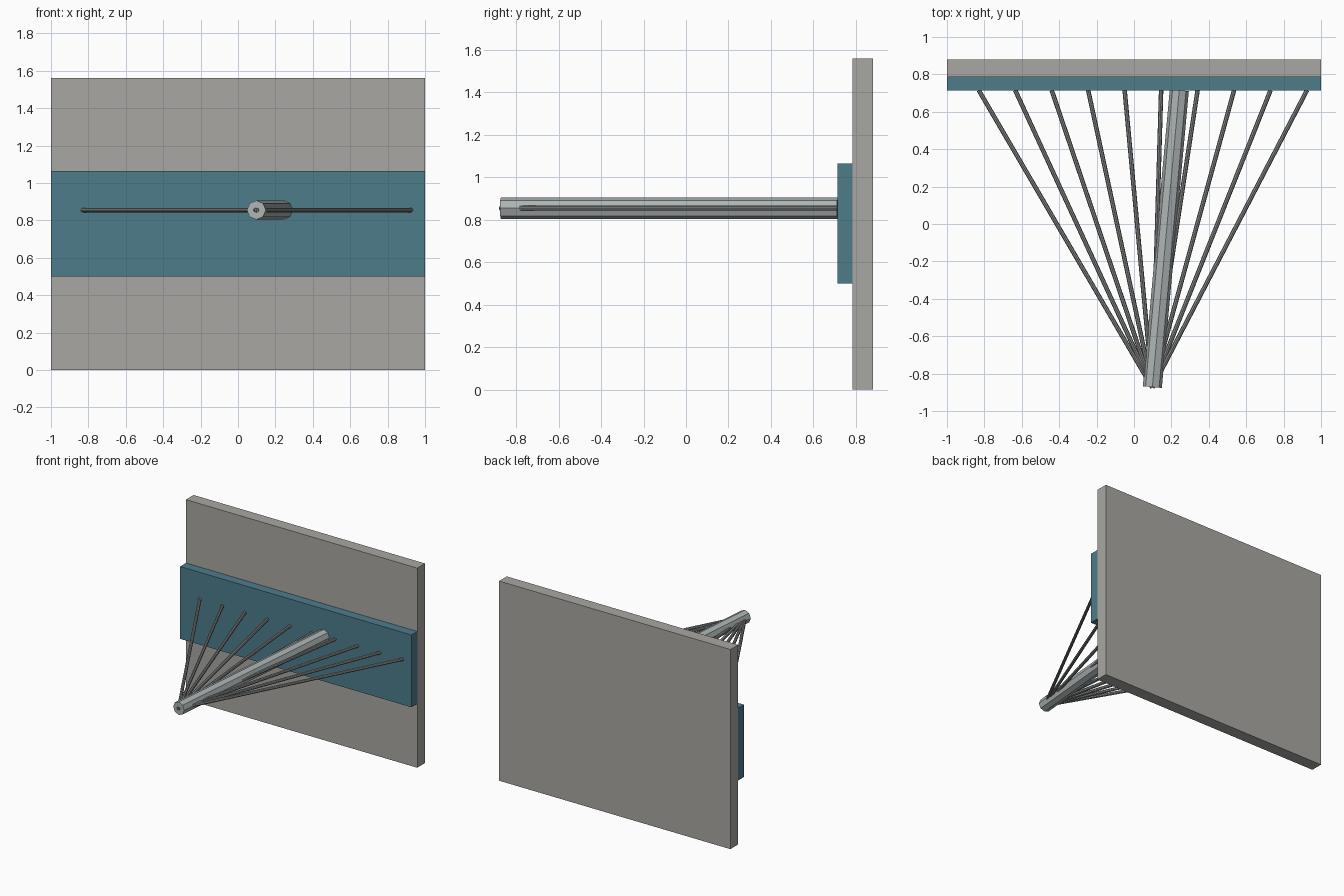
import bpy
from mathutils import Vector

if "Cube" in bpy.data.objects:
    bpy.data.objects.remove(bpy.data.objects["Cube"])


def material(name, rgb):
    m = bpy.data.materials.new(name)
    m.diffuse_color = (*rgb, 1)
    m.use_nodes = True
    m.node_tree.nodes["Principled BSDF"].inputs["Base Color"].default_value = m.diffuse_color
    return m


def box(name, lo, hi, mat):
    lo, hi = Vector(lo), Vector(hi)
    bpy.ops.mesh.primitive_cube_add(size=1, location=(lo + hi) / 2)
    ob = bpy.context.object
    ob.name = name
    ob.scale = hi - lo
    bpy.ops.object.transform_apply(location=False, rotation=False, scale=True)
    ob.data.materials.append(mat)
    return ob


def rod(name, a, b, radius, mat):
    a, b = Vector(a), Vector(b)
    bpy.ops.mesh.primitive_cylinder_add(vertices=8, radius=radius,
                                        depth=(b - a).length, location=(a + b) / 2)
    ob = bpy.context.object
    ob.name = name
    ob.rotation_euler = (b - a).to_track_quat('Z', 'Y').to_euler()
    ob.data.materials.append(mat)
    return ob


stone = material("warm_grey", (0.40, 0.39, 0.365))
teal = material("teal", (0.075, 0.20, 0.26))
green = material("green", (0.12, 0.22, 0.15))
steel = material("steel", (0.42, 0.46, 0.46))
wire = material("dark_steel", (0.25, 0.26, 0.26))

# wall slab with a green facing flush in its front
box("wall", (-1, 0.785, 0), (1, 0.88, 1.56), stone)
box("wall_facing", (-0.99, 0.7855, 0.01), (0.99, 0.79, 1.55), green)

# raised band and its three supports running through the wall
box("band", (-1, 0.713, 0.50), (1, 0.785, 1.065), teal)
for i, x in enumerate((-0.835, 0, 0.835)):
    box(f"band_support_{i + 1}", (x - 0.048, 0.78, 0.53), (x + 0.048, 0.8799, 1.03), teal)

# thick central pole, leaning slightly to the right
Z = 0.855
rod("pole", (0.098, -0.872, Z), (0.242, 0.715, Z), 0.051, steel)

# fan of thin rods from the pole tip to the band
for i in range(10):
    rod(f"fan_rod_{i + 1}", (0.098, -0.875, Z), (-0.83 + 0.195 * i, 0.715, Z), 0.012, wire)
